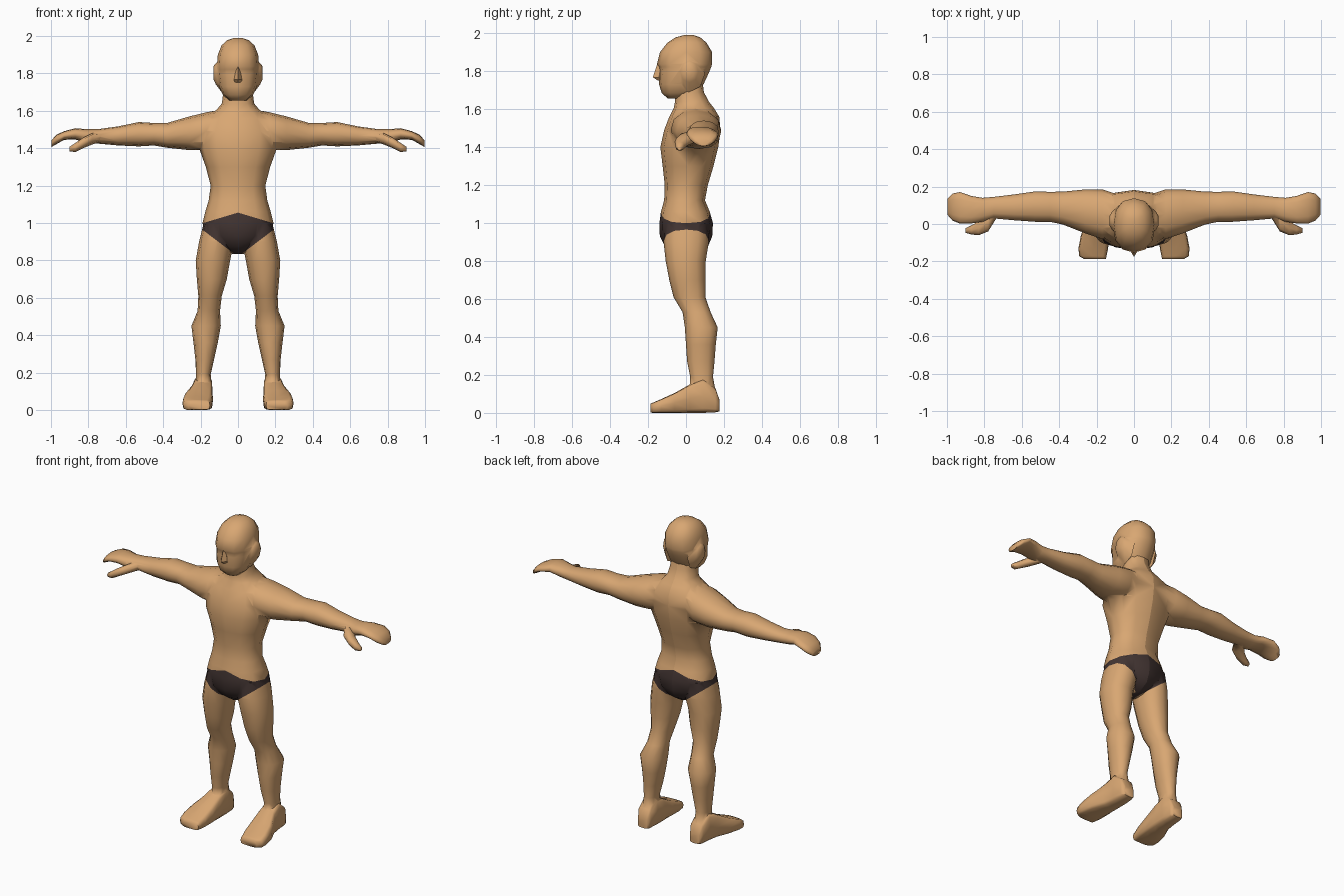
import bpy, bmesh, math
from mathutils import Vector

cube = bpy.data.objects.get("Cube")
if cube:
    bpy.data.objects.remove(cube, do_unlink=True)


def make_material(name, colour):
    mat = bpy.data.materials.new(name)
    mat.use_nodes = True
    mat.diffuse_color = colour
    mat.node_tree.nodes["Principled BSDF"].inputs["Base Color"].default_value = colour
    return mat


skin = make_material("skin tan", (0.69, 0.385, 0.17, 1))
cloth = make_material("briefs dark brown", (0.055, 0.035, 0.032, 1))


def loft(name, axis, sections, sides=12, power=2.0):
    """Skin rounded rings; a section is (position, u low, u high, v low, v high)."""
    bm = bmesh.new()
    rings = []
    for t, u0, u1, v0, v1 in sections:
        ring = []
        for i in range(sides):
            a = 2 * math.pi * i / sides
            c, s = math.cos(a), math.sin(a)
            u = (u0 + u1) / 2 + (u1 - u0) / 2 * math.copysign(abs(c) ** (2 / power), c)
            v = (v0 + v1) / 2 + (v1 - v0) / 2 * math.copysign(abs(s) ** (2 / power), s)
            co = {"X": (t, u, v), "Y": (u, t, v), "Z": (u, v, t)}[axis]
            ring.append(bm.verts.new(co))
        rings.append(ring)
    for low, high in zip(rings, rings[1:]):
        for i in range(sides):
            j = (i + 1) % sides
            bm.faces.new((low[i], low[j], high[j], high[i]))
    bm.faces.new(rings[0])
    bm.faces.new(rings[-1])
    bmesh.ops.recalc_face_normals(bm, faces=bm.faces)
    mesh = bpy.data.meshes.new(name)
    bm.to_mesh(mesh)
    bm.free()
    obj = bpy.data.objects.new(name, mesh)
    bpy.context.collection.objects.link(obj)
    mesh.materials.append(skin)
    return obj


def upright(name, rows, **options):
    """Centred loft along z from rows of (z, half width, front y, back y)."""
    return loft(name, "Z", [(z, -w, w, f, b) for z, w, f, b in rows], **options)


def activate(obj):
    bpy.ops.object.select_all(action="DESELECT")
    obj.select_set(True)
    bpy.context.view_layer.objects.active = obj


def smooth(obj, degrees):
    activate(obj)
    bpy.ops.object.shade_smooth_by_angle(angle=math.radians(degrees))


def mirror(obj):
    mod = obj.modifiers.new("mirror", "MIRROR")
    mod.use_clip = True


def union(base, part):
    activate(base)
    mod = base.modifiers.new("union", "BOOLEAN")
    mod.operation = "UNION"
    mod.solver = "EXACT"
    mod.object = part
    bpy.ops.object.modifier_apply(modifier=mod.name)
    bpy.data.objects.remove(part, do_unlink=True)


# Torso and neck, from crotch to the base of the skull
body = upright("body", [
    (.835, .03, -.05, .05), (.875, .09, -.11, .115), (.93, .165, -.138, .138),
    (1.0, .19, -.14, .142), (1.06, .175, -.132, .125), (1.12, .157, -.115, .1),
    (1.2, .146, -.112, .115), (1.3, .172, -.123, .145), (1.4, .208, -.135, .17),
    (1.49, .22, -.115, .182), (1.56, .19, -.088, .175), (1.605, .115, -.065, .148),
    (1.64, .086, -.058, .12), (1.69, .08, -.058, .094), (1.77, .07, -.05, .085),
], power=2.3)

# Arm and mitten hand
arm = loft("arm", "X", [
    (.06, -.04, .15, 1.42, 1.612), (.17, -.08, .185, 1.39, 1.592),
    (.26, -.05, .185, 1.39, 1.57), (.38, -.003, .173, 1.403, 1.535),
    (.45, .012, .172, 1.415, 1.535), (.53, .012, .174, 1.41, 1.54),
    (.64, .02, .158, 1.415, 1.517), (.75, .03, .145, 1.425, 1.502),
    (.81, .012, .14, 1.428, 1.502), (.87, .003, .15, 1.447, 1.507),
    (.93, .002, .171, 1.445, 1.491), (.97, .018, .163, 1.422, 1.473),
    (.998, .05, .135, 1.406, 1.442),
], power=2.3)

# Thumb
thumb = loft("thumb", "X", [
    (.73, .04, .11, 1.435, 1.485), (.78, -.04, .07, 1.42, 1.48),
    (.83, -.06, .015, 1.4, 1.455), (.87, -.056, -.008, 1.38, 1.428),
    (.9, -.047, -.022, 1.383, 1.408),
], sides=8, power=2.3)

# Leg
leg = loft("leg", "Z", [
    (.12, .14, .228, .02, .155), (.19, .146, .224, .022, .142),
    (.27, .128, .228, .006, .15), (.36, .108, .238, 0, .157),
    (.45, .092, .249, -.006, .167), (.53, .096, .216, -.018, .13),
    (.61, .087, .212, -.066, .102), (.7, .06, .22, -.088, .104),
    (.8, .042, .226, -.107, .104), (.9, .022, .208, -.118, .12),
    (1.0, .035, .183, -.11, .115),
], power=2.2)

# Foot, widening towards the toes
foot = loft("foot", "Y", [
    (.176, .15, .22, .008, .07), (.155, .14, .232, .003, .13),
    (.09, .136, .238, 0, .18), (.02, .135, .25, 0, .15),
    (-.06, .134, .284, 0, .105), (-.13, .138, .297, 0, .073),
    (-.172, .147, .293, 0, .055), (-.188, .15, .265, .002, .048),
], power=4.5)

for part in (arm, thumb, leg, foot):
    union(body, part)

# Keep the left half, cut the briefs' edges into it and colour between them
body.data.materials.clear()
body.data.materials.append(skin)
body.data.materials.append(cloth)
bm = bmesh.new()
bm.from_mesh(body.data)
bmesh.ops.bisect_plane(bm, geom=bm.verts[:] + bm.edges[:] + bm.faces[:],
                       plane_co=(0, 0, 0), plane_no=(1, 0, 0), clear_inner=True)
WAIST, WAIST_SLOPE = 1.056, -.3
LEG_LINE, LEG_SLOPE = .82, .76
for height, slope in ((WAIST, WAIST_SLOPE), (LEG_LINE, LEG_SLOPE)):
    faces = [f for f in bm.faces if any(.7 < v.co.z < 1.15 for v in f.verts)]
    edges = {e for f in faces for e in f.edges}
    verts = {v for f in faces for v in f.verts}
    bmesh.ops.bisect_plane(bm, geom=faces + list(edges) + list(verts),
                           plane_co=(0, 0, height),
                           plane_no=Vector((-slope, 0, 1)).normalized())
for f in bm.faces:
    c = f.calc_center_median()
    below_waist = c.z < WAIST + WAIST_SLOPE * c.x
    above_leg = c.z > LEG_LINE + LEG_SLOPE * c.x
    f.material_index = int(below_waist and above_leg and c.x < .25)
bm.to_mesh(body.data)
bm.free()
smooth(body, 70)
mirror(body)

# Head with a soft brow ledge over the eyes
head = upright("head", [
    (1.655, .045, -.095, .0), (1.685, .08, -.128, .055), (1.73, .102, -.142, .092),
    (1.795, .111, -.14, .122), (1.822, .113, -.142, .133), (1.838, .113, -.153, .137),
    (1.9, .108, -.137, .138), (1.95, .088, -.098, .108), (1.978, .058, -.055, .075),
    (1.99, .022, -.01, .04),
], power=2.3)

# Ears, low swellings on the sides of the head
for side in (-1, 1):
    ear = loft("ear", "X", [
        (side * .08, -.07, .1, 1.69, 1.88), (side * .118, -.03, .065, 1.74, 1.855),
        (side * .13, -.01, .045, 1.765, 1.84),
    ], sides=8)
    union(head, ear)
smooth(head, 60)

# Nose wedge
nose = upright("nose", [
    (1.752, .02, -.15, -.11), (1.768, .021, -.175, -.11), (1.835, .009, -.152, -.11),
], sides=4)
smooth(nose, 30)
